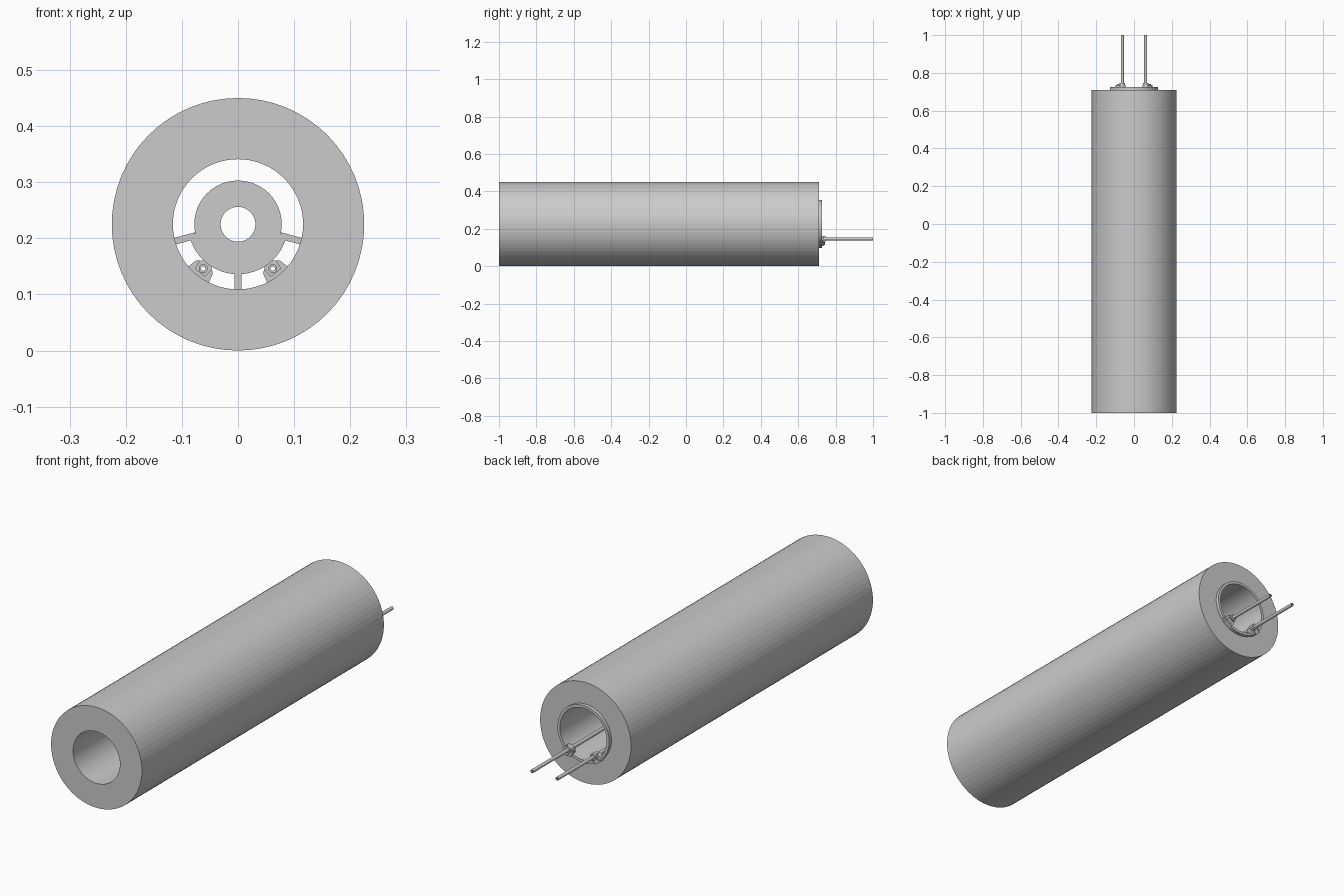
import bpy, bmesh
from math import cos, sin, pi, radians, atan2

if "Cube" in bpy.data.objects:
    bpy.data.objects.remove(bpy.data.objects["Cube"])

CZ = 0.225  # height of the common axis


def new_object(name, bm):
    bmesh.ops.recalc_face_normals(bm, faces=bm.faces)
    me = bpy.data.meshes.new(name)
    bm.to_mesh(me)
    bm.free()
    ob = bpy.data.objects.new(name, me)
    bpy.context.collection.objects.link(ob)
    return ob


def tube(name, r_in, r_out, y0, y1, segs=64, a0=0.0, a1=360.0, centre=(0, CZ)):
    """Ring-shaped extrusion along y; open sector if the arc is not full."""
    bm = bmesh.new()
    full = a1 - a0 >= 360
    rows = []
    for i in range(segs if full else segs + 1):
        a = radians(a0 + (a1 - a0) * i / segs)
        rows.append([bm.verts.new((centre[0] + r * cos(a), y, centre[1] + r * sin(a)))
                     for r, y in ((r_in, y0), (r_out, y0), (r_out, y1), (r_in, y1))])
    for i in range(segs):
        p, q = rows[i], rows[(i + 1) % len(rows)]
        for k in range(4):
            n = (k + 1) % 4
            bm.faces.new((p[k], p[n], q[n], q[k]))
    if not full:
        bm.faces.new(rows[0])
        bm.faces.new(rows[-1])
    return new_object(name, bm)


def radial_prism(name, angle, outline, y0, y1):
    """Extrude an outline of (radius, tangent offset) points along y."""
    bm = bmesh.new()
    c, s = cos(angle), sin(angle)
    ends = [[bm.verts.new((r * c - t * s, y, CZ + r * s + t * c)) for r, t in outline]
            for y in (y0, y1)]
    n = len(outline)
    for e in ends:
        bm.faces.new(e)
    for i in range(n):
        j = (i + 1) % n
        bm.faces.new((ends[0][i], ends[0][j], ends[1][j], ends[1][i]))
    return new_object(name, bm)


def bar(r0, r1, w):
    return [(r0, -w), (r1, -w), (r1, w), (r0, w)]


# Thick outer shell and the raised lip on its rear opening
tube("outer_shell", 0.116, 0.225, -1.0, 0.71)
tube("rear_lip", 0.116, 0.128, 0.705, 0.726)

# Inner hollow core lying in a curved cradle
Y0, Y1 = -0.45, 0.35
tube("inner_core", 0.031, 0.078, Y0, Y1, 48)
tube("core_cradle", 0.0775, 0.089, Y0, Y1, 24, 195, 345)

# Three supports between the cradle and the bore
for label, deg in (("left", 195), ("bottom", 270), ("right", 345)):
    radial_prism("core_support_" + label, radians(deg), bar(0.078, 0.117, 0.006), Y0, Y1)

# Two hollow rods with their clamps, mirrored left and right
for label, side in (("left", -1), ("right", 1)):
    x, z = side * 0.062, 0.146
    ang = atan2(z - CZ, x)
    tube("rod_" + label, 0.004, 0.008, Y0 + 0.1, 1.0, 12, centre=(x, z))
    tube("rod_collar_" + label, 0.0075, 0.015, 0.72, 0.747, 16, centre=(x, z))
    # foot joining the collar to the lip, with wedge cheeks either side
    radial_prism("clamp_foot_" + label, ang, bar(0.109, 0.132, 0.012), 0.715, 0.742)
    for n, t in (("a", -1), ("b", 1)):
        cheek = [(0.092, t * 0.013), (0.097, t * 0.019), (0.117, t * 0.024),
                 (0.129, t * 0.024), (0.129, t * 0.011), (0.11, t * 0.011)]
        radial_prism("clamp_cheek_%s_%s" % (label, n), ang, cheek, 0.715, 0.736)
